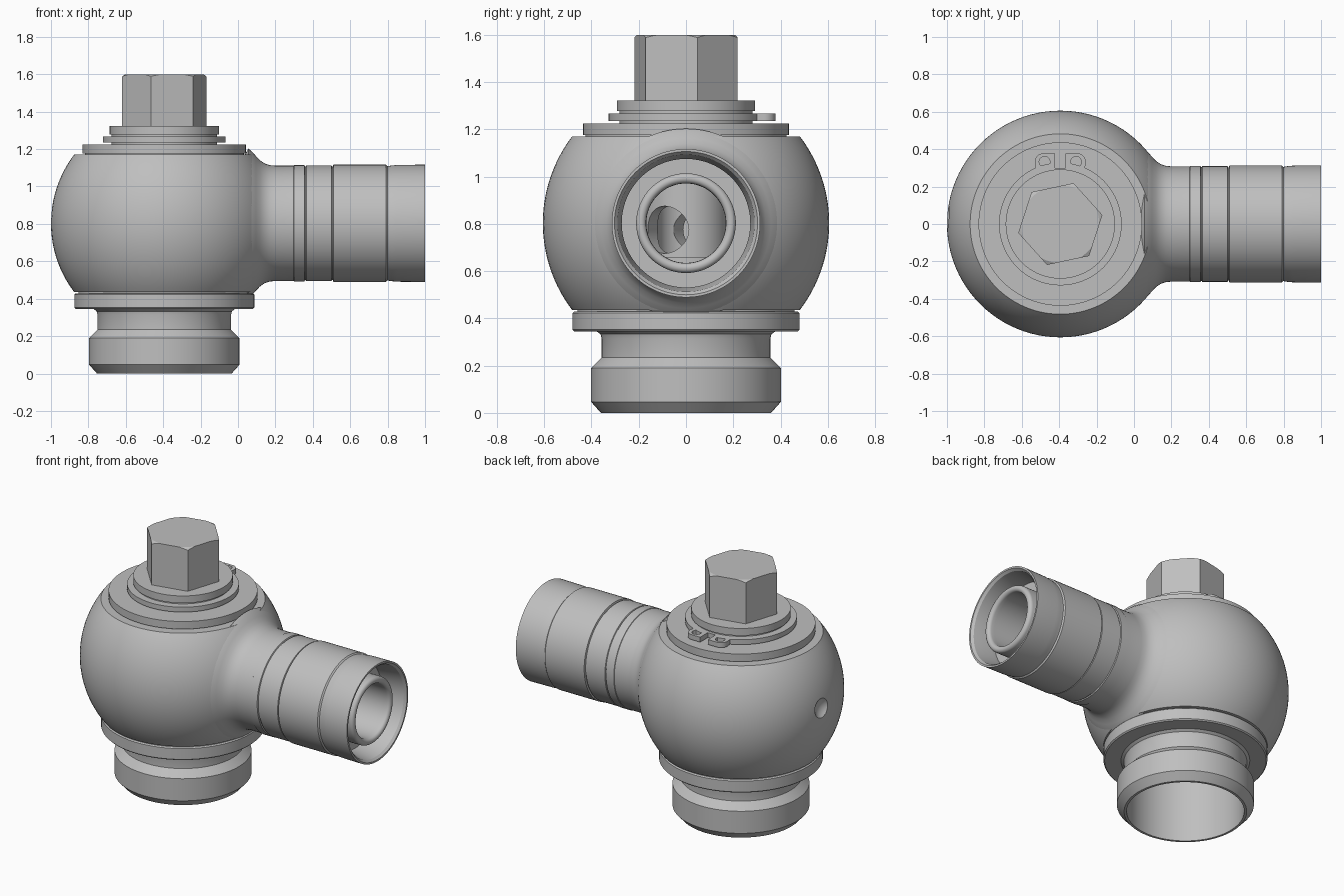
import bpy, bmesh, math
from mathutils import Matrix, Vector

if "Cube" in bpy.data.objects:
    bpy.data.objects.remove(bpy.data.objects["Cube"])

AXIS = -0.394      # x of the vertical axis
MID = 0.803        # height of the ball centre and the side port
BALL = 0.606

steel = bpy.data.materials.new("grey_steel")
steel.use_nodes = True
steel.diffuse_color = (0.52, 0.52, 0.52, 1)
bsdf = steel.node_tree.nodes["Principled BSDF"]
bsdf.inputs["Base Color"].default_value = steel.diffuse_color
bsdf.inputs["Roughness"].default_value = 0.5

UPRIGHT = Matrix.Translation((AXIS, 0, 0))
SIDEWAYS = Matrix.Translation((0, 0, MID)) @ Matrix.Rotation(math.pi / 2, 4, 'Y')


def make(name, bm, matrix):
    bmesh.ops.transform(bm, matrix=matrix, verts=bm.verts)
    bmesh.ops.recalc_face_normals(bm, faces=bm.faces)
    mesh = bpy.data.meshes.new(name)
    bm.to_mesh(mesh)
    bm.free()
    mesh.materials.append(steel)
    obj = bpy.data.objects.new(name, mesh)
    bpy.context.scene.collection.objects.link(obj)
    return obj


def revolve(name, profile, matrix=UPRIGHT, steps=96):
    """Turn a closed (radius, height) outline into a solid."""
    bm = bmesh.new()
    ring = [bm.verts.new((r, 0, h)) for r, h in profile]
    edges = [bm.edges.new((a, b)) for a, b in zip(ring, ring[1:] + ring[:1])
             if a.co.x > 0 or b.co.x > 0]
    bmesh.ops.spin(bm, geom=ring + edges, cent=(0, 0, 0), axis=(0, 0, 1),
                   angle=math.tau, steps=steps)
    bmesh.ops.remove_doubles(bm, verts=bm.verts, dist=0.0002)
    return make(name, bm, matrix)


def rod(name, radius, start, end, sides=48, matrix=Matrix()):
    """Plain cylinder between two points."""
    start, end = Vector(start), Vector(end)
    span = end - start
    turn = Vector((0, 0, 1)).rotation_difference(span).to_matrix().to_4x4()
    bm = bmesh.new()
    bmesh.ops.create_cone(bm, cap_ends=True, segments=sides, radius1=radius,
                          radius2=radius, depth=span.length)
    return make(name, bm, matrix @ Matrix.Translation((start + end) / 2) @ turn)


def carve(obj, cutter, operation='DIFFERENCE'):
    mod = obj.modifiers.new("carve", 'BOOLEAN')
    mod.operation, mod.object, mod.solver = operation, cutter, 'EXACT'
    graph = bpy.context.evaluated_depsgraph_get()
    mesh = bpy.data.meshes.new_from_object(obj.evaluated_get(graph))
    obj.modifiers.clear()
    obj.data = mesh
    bpy.data.objects.remove(cutter)


def smooth(obj, degrees=25):
    obj.data.polygons.foreach_set("use_smooth", [True] * len(obj.data.polygons))
    obj.data.set_sharp_from_angle(angle=math.radians(degrees))


# Ball housing, hollow round the bolt waist
tilt = math.asin(0.367 / BALL)
arc = [(BALL * math.cos(a), MID + BALL * math.sin(a))
       for a in (tilt * (i / 16 - 1) for i in range(33))]
housing = revolve("ball_housing", arc + [
    (0.256, 1.17), (0.256, 0.97), (0.36, 0.97),
    (0.36, 0.66), (0.256, 0.66), (0.256, 0.436)])
carve(housing, rod("port_cutter", 0.172, (AXIS, 0, MID), (0.5, 0, MID), 64))
bm = bmesh.new()
bmesh.ops.create_uvsphere(bm, u_segments=32, v_segments=16, radius=0.09)
carve(housing, make("dimple_cutter", bm, Matrix.Translation((-1.06, 0.04, 0.85))))
smooth(housing)

# Side port: flared root, banded sleeve, recessed mouth and inner tube
tip = [(0.19 + 0.021 * math.cos(a), 0.95 + 0.021 * math.sin(a))
       for a in (math.pi * i / 10 for i in range(11))]
port = revolve("side_port", [
    (0.168, 0), (0.3, 0), (0.4, 0.055), (0.384, 0.075), (0.36, 0.096),
    (0.337, 0.118), (0.32, 0.143), (0.311, 0.17), (0.308, 0.2),
    (0.308, 0.298), (0.311, 0.3), (0.311, 0.355), (0.304, 0.358),
    (0.304, 0.362), (0.309, 0.365), (0.309, 0.5), (0.303, 0.503),
    (0.303, 0.507), (0.314, 0.51), (0.314, 0.79), (0.306, 0.798),
    (0.306, 0.802), (0.309, 0.82), (0.312, 0.85), (0.314, 1),
    (0.303, 1), (0.29, 0.985), (0.272, 0.87), (0.272, 0.84),
    (0.211, 0.84)] + tip + [(0.168, 0.93)], SIDEWAYS)
smooth(port)

# Hollow bolt with collar, neck and chamfered foot
bolt = revolve("hollow_bolt", [
    (0.345, 0), (0.36, 0), (0.402, 0.047), (0.402, 0.19), (0.357, 0.235),
    (0.357, 0.315), (0.362, 0.333), (0.378, 0.345), (0.474, 0.345),
    (0.481, 0.352), (0.481, 0.422), (0.474, 0.429), (0.46, 0.429),
    (0.46, 0.438), (0.254, 0.438), (0.254, 0.66), (0.18, 0.66),
    (0.18, 0.97), (0.254, 0.97), (0.254, 1.18), (0, 1.18), (0, 0.93),
    (0.12, 0.93), (0.12, 0.46), (0.16, 0.42), (0.345, 0.42)])
swing = math.radians(-30)
reach = Vector((math.cos(swing), math.sin(swing), 0)) * 0.24
hub = Vector((AXIS, 0, 0.775))
carve(bolt, rod("cross_hole_cutter", 0.1, hub - reach, hub + reach))
smooth(bolt)

# Washer and top cap
washer = revolve("washer", [
    (0, 1.165), (0.425, 1.165), (0.425, 1.176), (0.437, 1.176),
    (0.437, 1.225), (0, 1.225)])
cap = revolve("top_cap", [
    (0, 1.22), (0.282, 1.22), (0.282, 1.277), (0.292, 1.277),
    (0.292, 1.323), (0, 1.323)])

# Retaining ring, split between two eyelets at the back
LOW, HIGH = 1.235, 1.267
ring = revolve("retaining_ring", [
    (0.275, LOW), (0.328, LOW), (0.328, HIGH), (0.275, HIGH)])
bm = bmesh.new()
bmesh.ops.create_cube(bm, size=1)
carve(ring, make("split_cutter", bm, Matrix.Translation((AXIS, 0.35, 1.25))
                 @ Matrix.Diagonal((0.056, 0.1, 0.2, 1))))

for side, label in ((1, "left"), (-1, "right")):
    # Eyelet outline: straight at the split, rounded outside
    outline = [(0.028, 0.378), (0.028, 0.297), (0.13, 0.285)]
    outline += [(0.09 + 0.046 * math.cos(a), 0.332 + 0.046 * math.sin(a))
                for a in (math.pi * i / 24 for i in range(13))]
    bm = bmesh.new()
    face = bm.faces.new([bm.verts.new((side * x, y, LOW)) for x, y in outline])
    lifted = bmesh.ops.extrude_face_region(bm, geom=[face], use_keep_orig=True)
    top = [v for v in lifted["geom"] if isinstance(v, bmesh.types.BMVert)]
    bmesh.ops.translate(bm, verts=top, vec=(0, 0, HIGH - LOW))
    eyelet = make("eyelet_" + label, bm, UPRIGHT)
    carve(eyelet, rod("eye_cutter", 0.029, (side * 0.084, 0.332, 1.2),
                      (side * 0.084, 0.332, 1.3), 32, UPRIGHT))
    smooth(eyelet)

# Hexagon head, corners turned down at the top
head = rod("hex_head", 0.23, (0, 0, 1.31), (0, 0, 1.602), 6,
           UPRIGHT @ Matrix.Rotation(math.radians(-18), 4, 'Z'))
carve(head, revolve("chamfer_cutter", [
    (0, 1.3), (0.26, 1.3), (0.26, 1.573), (0.208, 1.6), (0, 1.6)]), 'INTERSECT')

for obj in (washer, cap, ring, head):
    smooth(obj)
